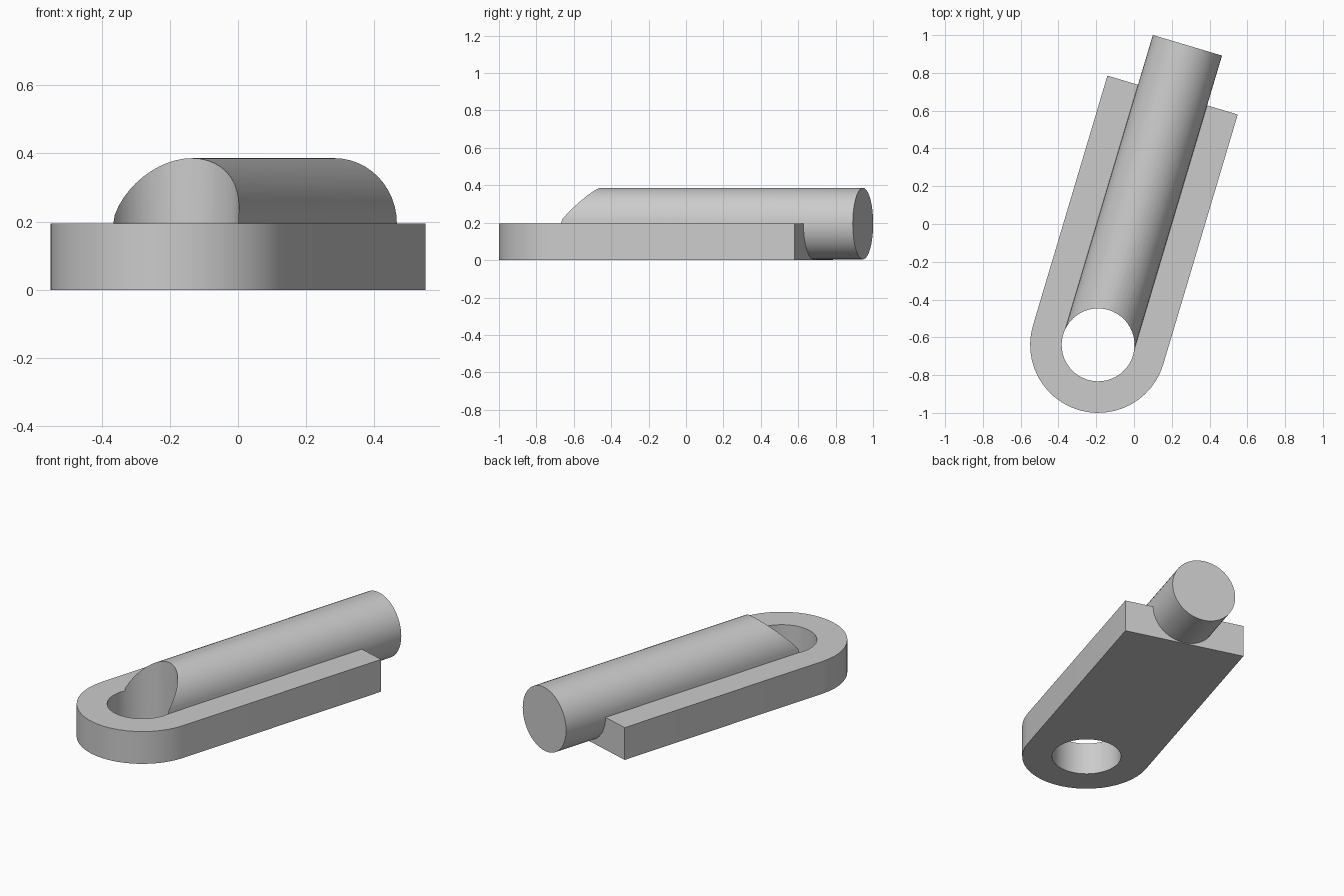
import bpy, bmesh
from math import sin, cos, pi, radians
from mathutils import Matrix

if "Cube" in bpy.data.objects:
    bpy.data.objects.remove(bpy.data.objects["Cube"], do_unlink=True)

PIVOT = (-0.19, -0.64, 0)      # centre of the hole
TURN = radians(-16.6)          # heading of the whole part
SIDES = 48
THICK = 0.195
ROD_R, HOLE_R, OUTER_R = 0.191, 0.193, 0.36
PLATE_LEN, ROD_LEN = 1.38, 1.655

grey = bpy.data.materials.new("plain grey")
grey.use_nodes = True
grey.diffuse_color = (0.6, 0.6, 0.6, 1)
grey.node_tree.nodes["Principled BSDF"].inputs["Base Color"].default_value = (0.6, 0.6, 0.6, 1)


def extrude(name, outline, vector, helper=False):
    """Closed prism from a planar outline, placed in the part's frame."""
    bm = bmesh.new()
    face = bm.faces.new([bm.verts.new(p) for p in outline])
    top = bmesh.ops.extrude_face_region(bm, geom=[face])["geom"]
    bmesh.ops.translate(bm, vec=vector, verts=[v for v in top if isinstance(v, bmesh.types.BMVert)])
    bmesh.ops.recalc_face_normals(bm, faces=bm.faces)
    mesh = bpy.data.meshes.new(name)
    bm.to_mesh(mesh)
    bm.free()
    mesh.materials.append(grey)
    mesh.transform(Matrix.Translation(PIVOT) @ Matrix.Rotation(TURN, 4, "Z"))
    obj = bpy.data.objects.new(name, mesh)
    bpy.context.collection.objects.link(obj)
    obj.hide_render = helper
    return obj


def ring(radius):
    return [(radius * cos(2 * pi * i / SIDES), radius * sin(2 * pi * i / SIDES)) for i in range(SIDES)]


# Plate with a rounded front end and a square back end
arc = [(OUTER_R * cos(pi + pi * i / 24), OUTER_R * sin(pi + pi * i / 24), 0) for i in range(25)]
plate = extrude("slotted_plate", arc + [(OUTER_R, PLATE_LEN, 0), (-OUTER_R, PLATE_LEN, 0)], (0, 0, THICK))

# Round rod lying along the plate, and the upright hole through both
rod = extrude("rod", [(x, 0, z + THICK) for x, z in ring(ROD_R)], (0, ROD_LEN, 0), True)
hole = extrude("hole_cutter", [(x, y, -0.2) for x, y in ring(HOLE_R)], (0, 0, 1), True)

# Join the rod to the plate, then bore the hole
bpy.ops.object.select_all(action="DESELECT")
bpy.context.view_layer.objects.active = plate
plate.select_set(True)
for tool, operation in ((rod, "UNION"), (hole, "DIFFERENCE")):
    mod = plate.modifiers.new(operation.title(), "BOOLEAN")
    mod.operation, mod.object, mod.solver = operation, tool, "EXACT"
    bpy.ops.object.modifier_apply(modifier=mod.name)
    bpy.data.objects.remove(tool, do_unlink=True)
plate.name = "plate_with_rod"
bpy.ops.object.shade_smooth_by_angle(angle=radians(30))
